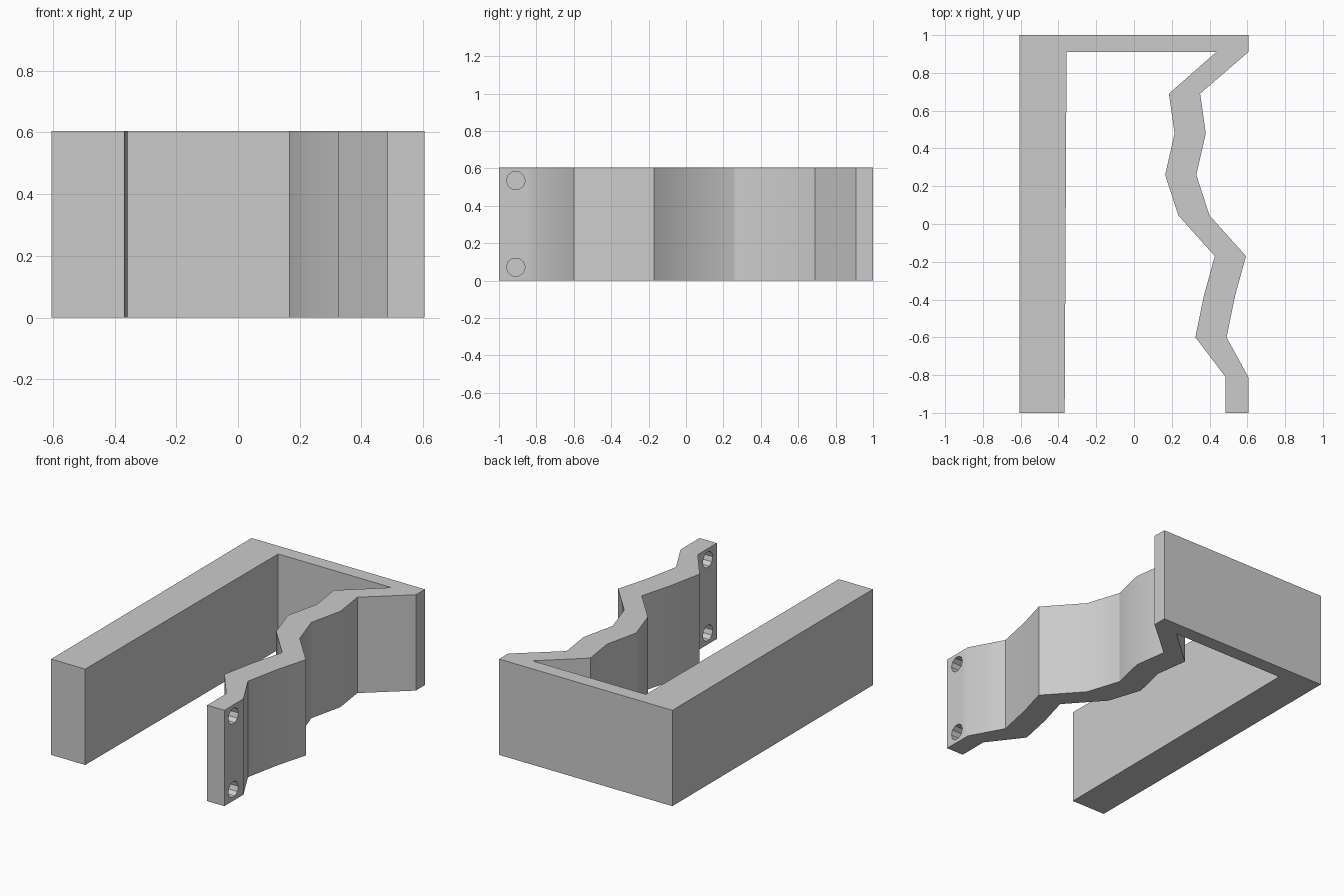
import bpy
import bmesh
import math

cube = bpy.data.objects.get("Cube")
if cube:
    bpy.data.objects.remove(cube, do_unlink=True)

HEIGHT = 0.605
HALF = 0.605
STRIP = 0.165  # sideways thickness of the zigzag strip

grey = bpy.data.materials.new("light_grey")
grey.use_nodes = True
grey.diffuse_color = (0.6, 0.6, 0.6, 1)
grey.node_tree.nodes["Principled BSDF"].inputs["Base Color"].default_value = (0.6, 0.6, 0.6, 1)


def extrude_profile(name, points, height):
    """Extrude a closed plan outline upwards into a solid."""
    bm = bmesh.new()
    base = bm.faces.new([bm.verts.new((x, y, 0)) for x, y in points])
    top = bmesh.ops.extrude_face_region(bm, geom=[base])["geom"]
    verts = [v for v in top if isinstance(v, bmesh.types.BMVert)]
    bmesh.ops.translate(bm, verts=verts, vec=(0, 0, height))
    bmesh.ops.recalc_face_normals(bm, faces=bm.faces)
    mesh = bpy.data.meshes.new(name)
    bm.to_mesh(mesh)
    bm.free()
    mesh.materials.append(grey)
    obj = bpy.data.objects.new(name, mesh)
    bpy.context.collection.objects.link(obj)
    return obj


# Zigzag strip, outer side, from the back corner towards the front
zigzag = [(0.6, 0.91), (0.35, 0.69), (0.38, 0.48), (0.33, 0.26), (0.4, 0.045),
          (0.593, -0.17), (0.535, -0.38), (0.49, -0.6)]
inner = [(x - STRIP, y) for x, y in reversed(zigzag)]

# Thick wall, back plate, zigzag strip and straight tab as one outline
outline = ([(-HALF, -1), (-HALF, 1), (HALF, 1), (HALF, 0.91)] + zigzag[1:]
           + [(HALF, -0.81), (HALF, -1), (0.485, -1), (0.485, -0.81)]
           + inner + [(-0.357, 0.91), (-0.367, -1)])
bracket = extrude_profile("zigzag_bracket", outline, HEIGHT)

# Two bolt holes through the tab
for i, z in enumerate((0.072, 0.535)):
    bpy.ops.mesh.primitive_cylinder_add(vertices=10, radius=0.05, depth=0.4,
                                        location=(0.545, -0.91, z),
                                        rotation=(0, math.pi / 2, 0))
    cutter = bpy.context.object
    cutter.name = f"hole_cutter_{i + 1}"
    cutter.data.materials.append(grey)
    cutter.hide_render = True
    cut = bracket.modifiers.new("bolt_hole", "BOOLEAN")
    cut.operation = "DIFFERENCE"
    cut.solver = "EXACT"
    cut.object = cutter
    bpy.ops.object.select_all(action="DESELECT")
    bracket.select_set(True)
    bpy.context.view_layer.objects.active = bracket
    bpy.ops.object.modifier_apply(modifier=cut.name)
    bpy.data.objects.remove(cutter, do_unlink=True)

# Soft shading over the gentle bends, crisp edges elsewhere
bpy.ops.object.shade_smooth_by_angle(angle=math.radians(30))
